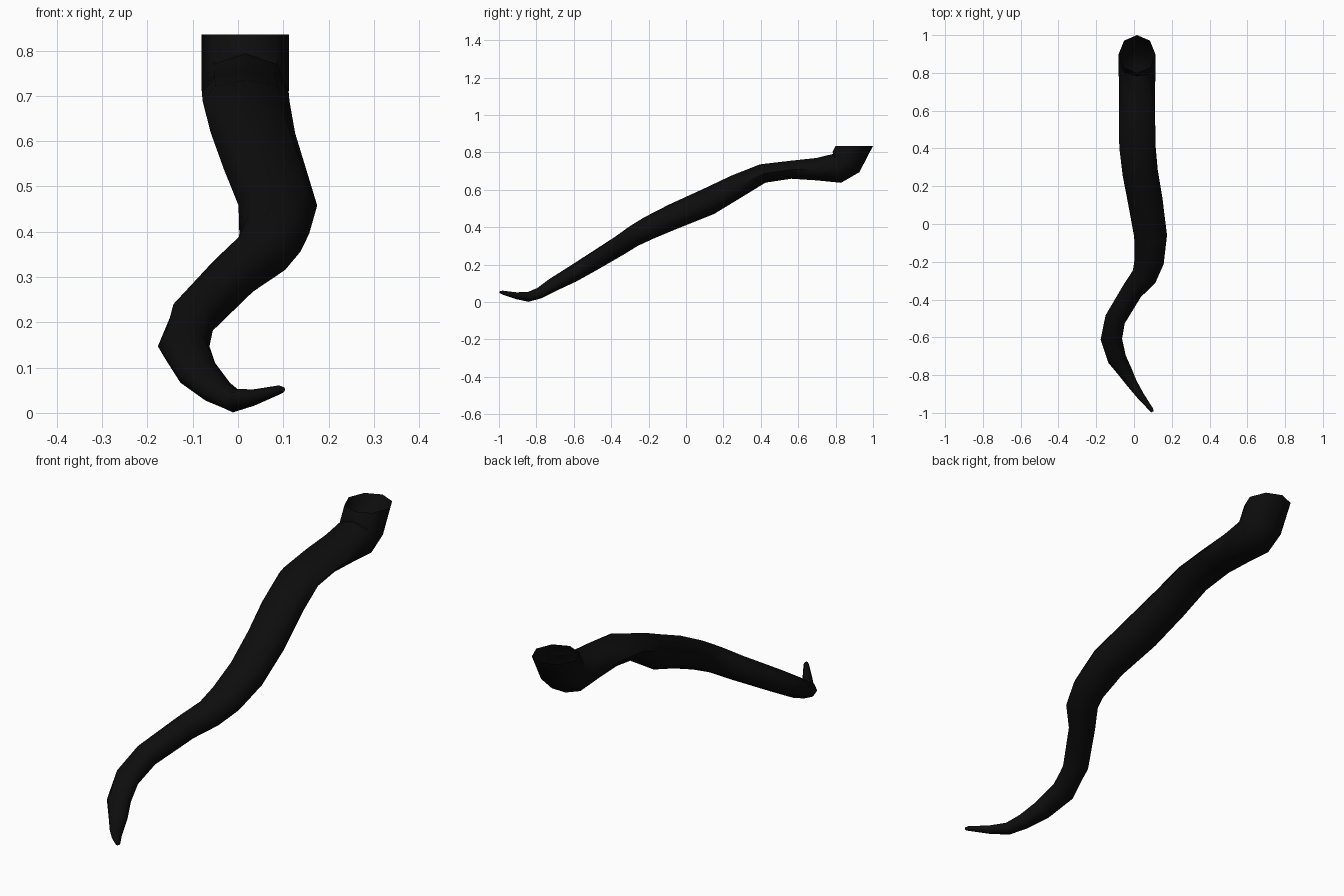
import bpy, bmesh, math
from mathutils import Vector

cube = bpy.data.objects.get("Cube")
if cube:
    bpy.data.objects.remove(cube, do_unlink=True)

mat = bpy.data.materials.new("soft black")
mat.use_nodes = True
colour = (0.004, 0.004, 0.004, 1)
mat.diffuse_color = colour
mat.node_tree.nodes["Principled BSDF"].inputs["Base Color"].default_value = colour

# Centre line from tip to root: x, y, z, half width, half thickness
PATH = [
    (.098, -.994, .052, .007, .006),
    (.092, -.983, .051, .011, .010),
    (.035, -.91, .034, .020, .018),
    (-.01, -.845, .027, .028, .026),
    (-.045, -.785, .047, .038, .030),
    (-.09, -.715, .090, .050, .037),
    (-.12, -.61, .147, .057, .044),
    (-.10, -.505, .210, .055, .049),
    (-.01, -.355, .302, .056, .055),
    (.053, -.28, .352, .068, .058),
    (.080, -.20, .395, .078, .062),
    (.088, -.065, .458, .087, .068),
    (.060, .12, .537, .092, .073),
    (.033, .27, .618, .094, .064),
    (.018, .41, .687, .096, .051),
    (.016, .56, .707, .096, .048),
    (.016, .70, .710, .096, .060),
    (.016, .81, .715, .097, .080),
    (.016, .855, .748, .097, .090),
    (.016, .90, .835, .097, .100),
]
SIDES = 8

# Tapering octagonal tube, closed at the tip and open at the root
bm = bmesh.new()
centres = [Vector(p[:3]) for p in PATH]
rings = []
for i, (c, p) in enumerate(zip(centres, PATH)):
    tangent = centres[min(i + 1, len(PATH) - 1)] - centres[max(i - 1, 0)]
    if i == len(PATH) - 1:
        tangent = Vector((0, .001, 1))      # level mouth
    tangent.normalize()
    side = Vector((tangent.y, -tangent.x, 0)).normalized()
    up = side.cross(tangent)
    angles = [math.tau * k / SIDES for k in range(SIDES)]
    rings.append([bm.verts.new(c + side * p[3] * math.cos(a) + up * p[4] * math.sin(a))
                  for a in angles])
for a, b in zip(rings, rings[1:]):
    for k in range(SIDES):
        n = (k + 1) % SIDES
        bm.faces.new((a[k], a[n], b[n], b[k]))
bm.faces.new(rings[0])
bmesh.ops.recalc_face_normals(bm, faces=bm.faces)

mesh = bpy.data.meshes.new("tail")
bm.to_mesh(mesh)
bm.free()
mesh.materials.append(mat)
tail = bpy.data.objects.new("tail", mesh)
bpy.context.collection.objects.link(tail)
bpy.context.view_layer.objects.active = tail
tail.select_set(True)
bpy.ops.object.shade_smooth_by_angle(angle=math.radians(60))
